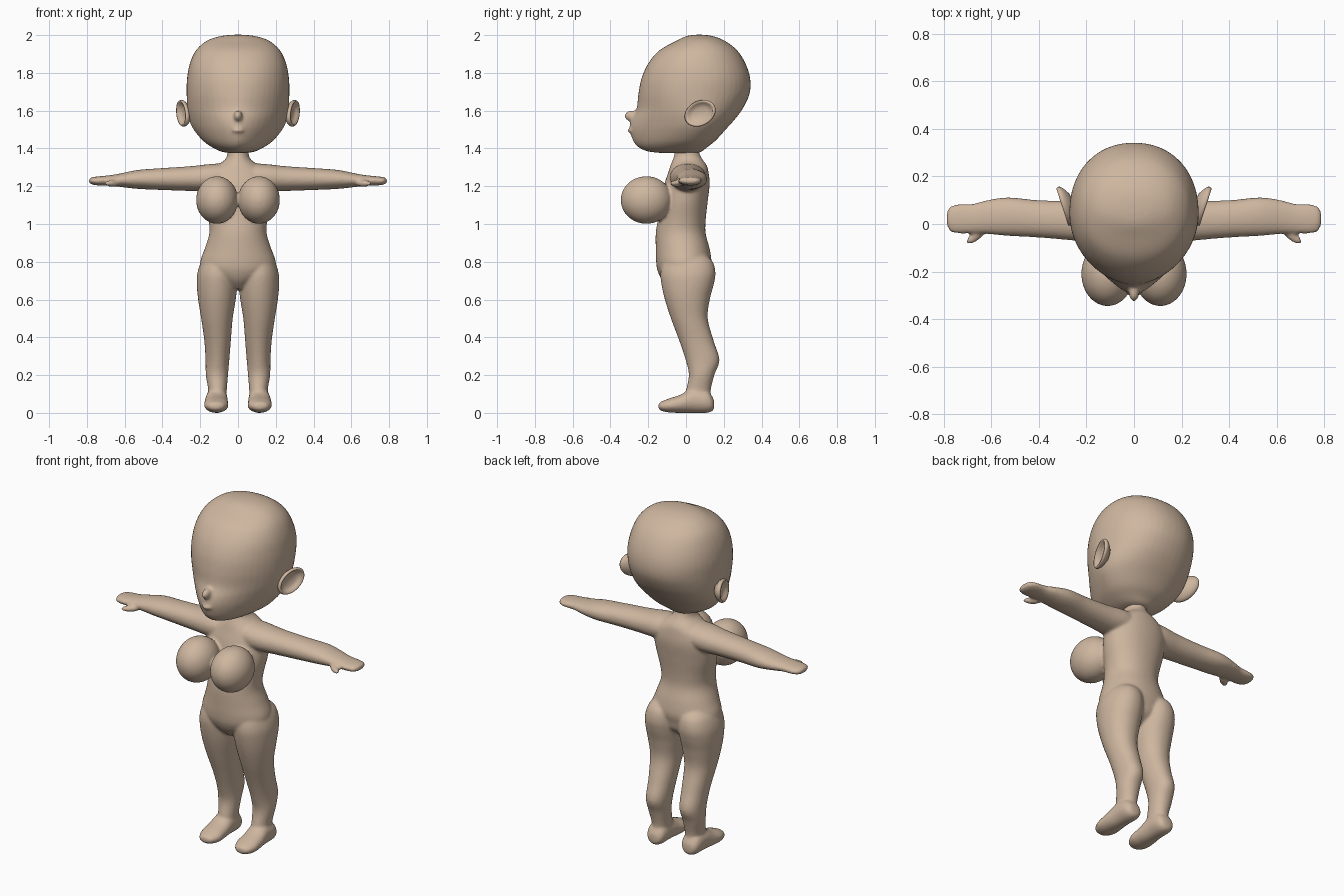
import bpy, bmesh, math
from mathutils import Vector, Matrix

skin = bpy.data.materials.new("warm tan")
skin.diffuse_color = (0.62, 0.47, 0.35, 1)


def spline(rows, steps=5):
    """Catmull-Rom through the section rows."""
    out = []
    for i in range(len(rows) - 1):
        a, b = rows[max(i - 1, 0)], rows[i]
        c, d = rows[i + 1], rows[min(i + 2, len(rows) - 1)]
        for k in range(steps):
            t = k / steps
            out.append([0.5 * (2 * q + (r - p) * t + (2 * p - 5 * q + 4 * r - s) * t * t
                               + (3 * q - p - 3 * r + s) * t ** 3)
                        for p, q, r, s in zip(a, b, c, d)])
    return out + [list(rows[-1])]


def loft(bm, axis, rows, side=1, n=48):
    """Rows: position, u min, u max, v min, v max, [v of widest point, low-side exponent]."""
    rows = [r if len(r) == 7 else (*r, (r[3] + r[4]) / 2, 2) for r in rows]
    rings = []
    for t, u0, u1, v0, v1, vc, e in spline(rows):
        ring = []
        for k in range(n):
            a = 2 * math.pi * k / n
            c, s = math.cos(a), math.sin(a)
            p = e if s < 0 else 2.15
            u = (u0 + u1) / 2 + (u1 - u0) / 2 * math.copysign(abs(c) ** (2 / p), c)
            v = vc + (v1 - vc if s > 0 else vc - v0) * math.copysign(abs(s) ** (2 / p), s)
            x, y, z = {'z': (u, v, t), 'x': (t, u, v), 'y': (u, t, v)}[axis]
            ring.append(bm.verts.new((x * side, y, z)))
        rings.append(ring)
    for a, b in zip(rings, rings[1:]):
        for k in range(n):
            bm.faces.new((a[k], a[(k + 1) % n], b[(k + 1) % n], b[k]))
    bm.faces.new(rings[0])
    bm.faces.new(rings[-1])


def ball(bm, loc, radii, turn=0):
    m = Matrix.Translation(loc) @ Matrix.Rotation(turn, 4, 'Z') @ Matrix.Diagonal((*radii, 1))
    bmesh.ops.create_uvsphere(bm, u_segments=32, v_segments=20, radius=1, matrix=m)


def finish(bm, name, voxel=0, smooth=0):
    bmesh.ops.recalc_face_normals(bm, faces=bm.faces)
    for f in bm.faces:
        f.smooth = True
    me = bpy.data.meshes.new(name)
    bm.to_mesh(me)
    bm.free()
    me.materials.append(skin)
    ob = bpy.data.objects.new(name, me)
    bpy.context.collection.objects.link(ob)
    if voxel:
        r = ob.modifiers.new("fuse", 'REMESH')
        r.mode, r.voxel_size, r.use_smooth_shade = 'VOXEL', voxel, True
        s = ob.modifiers.new("soften", 'SMOOTH')
        s.factor, s.iterations = 0.5, smooth
    return ob


# Head: rounded skull tapering to a pointed face
bm = bmesh.new()
head = [  # z, half width, front y, back y, widest y, front exponent
    (1.376, .05, -.13, .06, -.02, 2), (1.384, .09, -.20, .085, -.02, 1.9),
    (1.405, .135, -.25, .11, -.01, 1.75), (1.44, .185, -.28, .155, .01, 1.6),
    (1.50, .235, -.298, .21, .03, 1.5), (1.55, .258, -.29, .255, .04, 1.55),
    (1.61, .268, -.262, .30, .04, 1.75), (1.69, .272, -.252, .337, .04, 1.9),
    (1.77, .27, -.236, .34, .05, 2), (1.85, .255, -.20, .315, .05, 2.05),
    (1.92, .222, -.14, .27, .06, 2.1), (1.97, .165, -.05, .205, .07, 2.1),
    (1.994, .095, .0, .145, .07, 2), (2.002, .03, .045, .095, .07, 2)]
loft(bm, 'z', [(z, -w, w, f, b, c, e) for z, w, f, b, c, e in head])
ball(bm, (0, -.285, 1.572), (.022, .042, .03))   # nose
ball(bm, (0, -.287, 1.495), (.03, .024, .012))   # lips
finish(bm, "head", .009, 5)

# Body: torso, arms, legs, feet and bust fused together
bm = bmesh.new()
torso = [  # z, half width, front y, back y
    (.655, .03, -.08, .06), (.70, .12, -.125, .11), (.75, .19, -.15, .125),
    (.80, .20, -.158, .135), (.87, .176, -.16, .125), (.95, .152, -.16, .104),
    (1.02, .156, -.15, .104), (1.12, .178, -.135, .115), (1.21, .185, -.115, .125),
    (1.27, .165, -.095, .12), (1.31, .11, -.082, .11), (1.345, .065, -.068, .085),
    (1.38, .056, -.06, .07), (1.43, .056, -.06, .07)]
loft(bm, 'z', [(z, -w, w, f, b) for z, w, f, b in torso])

arm = [(.04, -.08, .10, 1.18, 1.322), (.14, -.085, .105, 1.172, 1.318),
       (.25, -.07, .098, 1.175, 1.306), (.40, -.057, .10, 1.18, 1.296),
       (.53, -.05, .112, 1.186, 1.286), (.62, -.042, .10, 1.196, 1.268),
       (.68, -.04, .085, 1.202, 1.258), (.74, -.04, .083, 1.204, 1.252),
       (.775, -.03, .073, 1.21, 1.247), (.789, .0, .045, 1.219, 1.238)]
leg = [(.05, .06, .17, -.01, .142), (.11, .06, .157, -.002, .13),
       (.20, .053, .17, .015, .15), (.28, .046, .172, -.002, .177),
       (.38, .038, .178, -.035, .147), (.50, .028, .195, -.08, .115),
       (.60, .012, .211, -.112, .126), (.68, .003, .218, -.13, .147),
       (.74, .003, .215, -.135, .156), (.80, .014, .195, -.12, .142),
       (.84, .05, .16, -.08, .10)]
foot = [(-.146, .10, .13, .025, .045), (-.135, .075, .158, .012, .058),
        (-.09, .052, .178, .002, .076), (-.03, .052, .178, 0, .096),
        (.04, .055, .172, 0, .13), (.11, .057, .168, 0, .12),
        (.14, .072, .153, .01, .085), (.149, .095, .13, .025, .06)]
for s in (1, -1):
    loft(bm, 'x', arm, s)
    loft(bm, 'z', leg, s)
    loft(bm, 'y', foot, s)
    ball(bm, (s * .665, -.05, 1.215), (.05, .02, .018), s * -.65)   # thumb
    ball(bm, (s * .111, -.21, 1.127), (.111, .136, .126))           # bust
finish(bm, "body", .008, 6)

# Ears: lathed dish stretched into a tilted oval
dish = [(.02, -.035), (.5, -.03), (.85, -.012), (.98, 0), (1, .008), (.95, .016),
        (.85, .016), (.75, .002), (.45, -.008), (.02, -.01)]
along, up, out = Vector((.31, .95, 0)), Vector((0, 0, 1)), Vector((.95, -.31, 0))
tilt = math.radians(25)
major = along * math.cos(tilt) + up * math.sin(tilt)
minor = up * math.cos(tilt) - along * math.sin(tilt)
for s, name in ((1, "ear_left"), (-1, "ear_right")):
    bm = bmesh.new()
    rings = []
    for r, h in dish:
        ring = []
        for k in range(36):
            a = 2 * math.pi * k / 36
            p = (Vector((.287, .077, 1.586)) + major * (.09 * r * math.cos(a))
                 + minor * (.066 * r * math.sin(a)) + out * h)
            ring.append(bm.verts.new((p.x * s, p.y, p.z)))
        rings.append(ring)
    for a, b in zip(rings, rings[1:]):
        for k in range(36):
            bm.faces.new((a[k], a[(k + 1) % 36], b[(k + 1) % 36], b[k]))
    bm.faces.new(rings[0])
    bm.faces.new(rings[-1])
    finish(bm, name)
